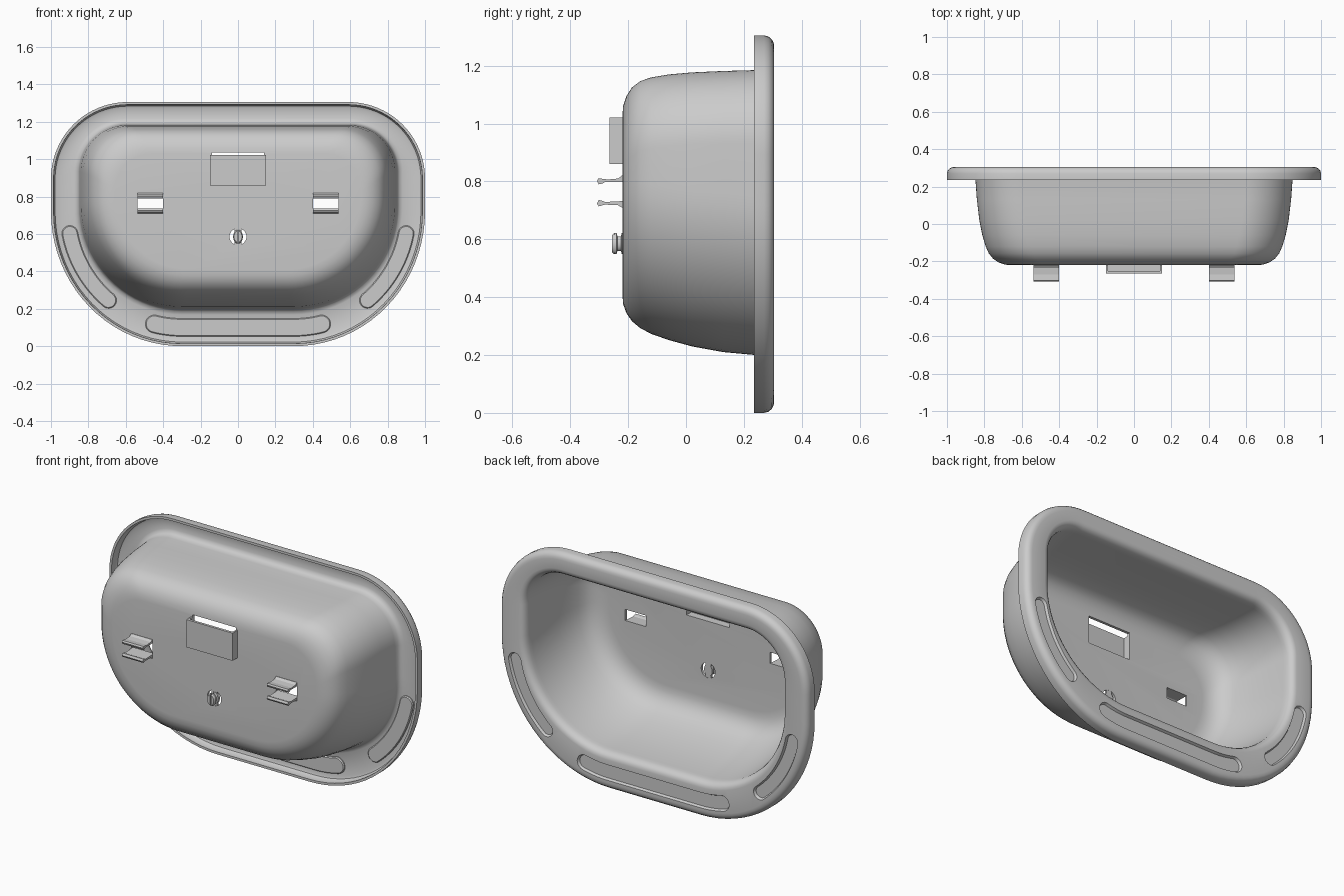
import bpy, bmesh
from math import sin, cos, pi, radians
from mathutils import Vector

if "Cube" in bpy.data.objects:
    bpy.data.objects.remove(bpy.data.objects["Cube"])


def finish(name, bm):
    bmesh.ops.recalc_face_normals(bm, faces=bm.faces)
    me = bpy.data.meshes.new(name)
    bm.to_mesh(me)
    bm.free()
    ob = bpy.data.objects.new(name, me)
    bpy.context.collection.objects.link(ob)
    return ob


def loft(name, rings):
    """Skin equal-length rings of 3D points and cap both ends."""
    bm = bmesh.new()
    vs = [[bm.verts.new(p) for p in r] for r in rings]
    n = len(vs[0])
    for a, b in zip(vs, vs[1:]):
        for i in range(n):
            j = (i + 1) % n
            bm.faces.new((a[i], a[j], b[j], b[i]))
    bm.faces.new(vs[0])
    bm.faces.new(vs[-1])
    return finish(name, bm)


def boxes(name, specs):
    """Joined boxes, each (x0, x1, y0, y1, z0, z1)."""
    bm = bmesh.new()
    for x0, x1, y0, y1, z0, z1 in specs:
        vs = bmesh.ops.create_cube(bm, size=1)["verts"]
        for v in vs:
            v.co = ((x0 + x1) / 2 + v.co.x * (x1 - x0),
                    (y0 + y1) / 2 + v.co.y * (y1 - y0),
                    (z0 + z1) / 2 + v.co.z * (z1 - z0))
    return finish(name, bm)


def disc(r, y, sx=1.0, cz=0.585, n=40):
    return [(sx * r * cos(2 * pi * i / n), y, cz + r * sin(2 * pi * i / n)) for i in range(n)]


def outline(y, a, zt, zb, tr, bx, bz, n=20):
    """Rounded D outline: small top corners, large elliptical bottom corners."""
    pts = []
    for k, (cx, cz, rx, rz) in enumerate([(a - tr, zt - tr, tr, tr), (tr - a, zt - tr, tr, tr),
                                          (bx - a, zb + bz, bx, bz), (a - bx, zb + bz, bx, bz)]):
        for i in range(n + 1):
            t = (k + i / n) * pi / 2
            pts.append((cx + rx * cos(t), y, cz + rz * sin(t)))
    return pts


def rim(y, d):
    return outline(y, 1 - d, 1.305 - d, d, 0.41 - d, 0.7 - d, 0.72 - d)


def bowl(y, a, zt, zb, tr, br, d=0.0):
    return outline(y, a - d, zt - d, zb + d, tr - d, br - d, br - d)


def cut(ob, cutters):
    bpy.context.view_layer.objects.active = ob
    for c in cutters:
        m = ob.modifiers.new("cut", "BOOLEAN")
        m.operation, m.solver, m.object = "DIFFERENCE", "EXACT", c
        bpy.ops.object.modifier_apply(modifier=m.name)
        bpy.data.objects.remove(c)


def smooth(ob, angle=35):
    bpy.ops.object.select_all(action="DESELECT")
    ob.select_set(True)
    bpy.context.view_layer.objects.active = ob
    bpy.ops.object.shade_smooth_by_angle(angle=radians(angle))


def band(path, r, y):
    """Round-ended strip of half width r around an xz path."""
    P = [Vector(p) for p in path]
    T = [(P[min(i + 1, len(P) - 1)] - P[max(i - 1, 0)]).normalized() for i in range(len(P))]
    N = [Vector((-t.y, t.x)) for t in T]
    pts = [p + n * r for p, n in zip(P, N)]
    pts += [P[-1] + r * (N[-1] * cos(t) + T[-1] * sin(t)) for t in [pi * k / 12 for k in range(1, 12)]]
    pts += [p - n * r for p, n in zip(P[::-1], N[::-1])]
    pts += [P[0] - r * (N[0] * cos(t) + T[0] * sin(t)) for t in [pi * k / 12 for k in range(1, 12)]]
    return [(p.x, y, p.y) for p in pts]


# Tub shell: bowl wall stations from floor to rim (y, half width, top, bottom, radii)
wall = [(-0.22, 0.66, 1.03, 0.41, 0.20, 0.40),
        (-0.217, 0.69, 1.062, 0.375, 0.215, 0.43),
        (-0.206, 0.722, 1.095, 0.345, 0.225, 0.455),
        (-0.187, 0.752, 1.125, 0.317, 0.235, 0.48),
        (-0.158, 0.776, 1.147, 0.293, 0.24, 0.50),
        (-0.12, 0.793, 1.16, 0.273, 0.245, 0.515),
        (-0.06, 0.811, 1.17, 0.252, 0.25, 0.53),
        (0.02, 0.827, 1.177, 0.23, 0.25, 0.54),
        (0.13, 0.84, 1.182, 0.21, 0.25, 0.55),
        (0.24, 0.848, 1.185, 0.2, 0.25, 0.55)]
top = wall[-1][1:]
rings = [bowl(*w) for w in wall]
rings += [bowl(y, *top, d=d) for y, d in [(0.265, -0.004), (0.278, -0.014), (0.285, -0.032)]]
rings += [rim(y, d) for y, d in [(0.285, 0.035), (0.28, 0.022), (0.268, 0.015), (0.235, 0.014),
                                 (0.235, 0.0), (0.27, 0.0), (0.285, 0.004), (0.297, 0.014),
                                 (0.303, 0.026), (0.305, 0.04)]]
rings += [bowl(y, *top, d=d) for y, d in [(0.305, -0.026), (0.302, -0.012), (0.294, 0.0),
                                          (0.28, 0.009), (0.262, 0.014)]]
rings += [bowl(w[0] + 0.015 * max(0, 1 - (w[0] + 0.22) / 0.2), *w[1:], d=0.015) for w in wall[::-1]]
tub = loft("tub_shell", rings)

# Finger grooves following the rim: one long at the bottom, one on each side
def arc(deg, s=1):
    t = radians(deg)
    return (s * (0.3 + 0.61 * cos(t)), 0.72 - 0.62 * sin(t))

low = [arc(76 + 14 * i / 8, -1) for i in range(9)] + [arc(90 - 14 * i / 8) for i in range(9)]
sides = [[arc(11 + 39 * i / 16, s) for i in range(17)] for s in (-1, 1)]
cutters = []
for name, path, r in [("bottom_groove", low, 0.048), ("left_groove", sides[0], 0.043),
                      ("right_groove", sides[1], 0.043)]:
    pad = loft(name, [band(path, r - 0.005, 0.274), band(path, r, 0.279), band(path, r, 0.2865)])
    smooth(pad)
    cutters.append(loft("cutter", [band(path, r - 0.01, 0.291), band(path, r + 0.005, 0.32)]))

# Floor openings: pocket window, clip windows, round peg hole
cutters.append(boxes("cutter", [(-0.14, 0.14, -0.3, -0.15, 0.872, 1.035)]))
for s in (-1, 1):
    x0, x1 = sorted((s * 0.402, s * 0.538))
    cutters.append(boxes("cutter", [(x0, x1, -0.3, -0.15, 0.71, 0.82)]))
cutters.append(loft("cutter", [disc(0.045, -0.3), disc(0.045, -0.15)]))
cut(tub, cutters)
smooth(tub)

# Pocket behind the window, open at the top
boxes("pocket", [(-0.15, 0.15, -0.265, -0.25, 0.86, 1.022),
                 (-0.15, -0.14, -0.251, -0.215, 0.86, 1.022),
                 (0.14, 0.15, -0.251, -0.215, 0.86, 1.022),
                 (-0.15, 0.15, -0.251, -0.215, 0.86, 0.872)])

# Pairs of spring clips with hooked tips
upper = [(-0.205, 0.82), (-0.222, 0.82), (-0.235, 0.81), (-0.27, 0.807), (-0.303, 0.811),
         (-0.308, 0.802), (-0.302, 0.79), (-0.288, 0.793), (-0.28, 0.798), (-0.205, 0.798)]
lower = [(-0.205, 0.71), (-0.222, 0.71), (-0.235, 0.718), (-0.28, 0.72), (-0.302, 0.714),
         (-0.308, 0.724), (-0.302, 0.736), (-0.288, 0.733), (-0.28, 0.729), (-0.205, 0.733)]
for side, s in (("left", -1), ("right", 1)):
    for part, prof in (("upper", upper), ("lower", lower)):
        loft(f"{side}_{part}_clip", [[(s * x, y, z) for y, z in prof] for x in (0.402, 0.538)])

# Split snap peg held by a bar across the round hole
peg = loft("snap_peg", [disc(r, y, 0.7) for r, y in [(0.037, -0.205), (0.037, -0.222), (0.026, -0.225),
                                                     (0.026, -0.237), (0.037, -0.24), (0.037, -0.248),
                                                     (0.03, -0.256)]])
cut(peg, [boxes("cutter", [(-0.004, 0.004, -0.3, -0.218, 0.5, 0.7)])])
smooth(peg)
boxes("peg_bar", [(-0.018, 0.018, -0.219, -0.206, 0.535, 0.635)])
